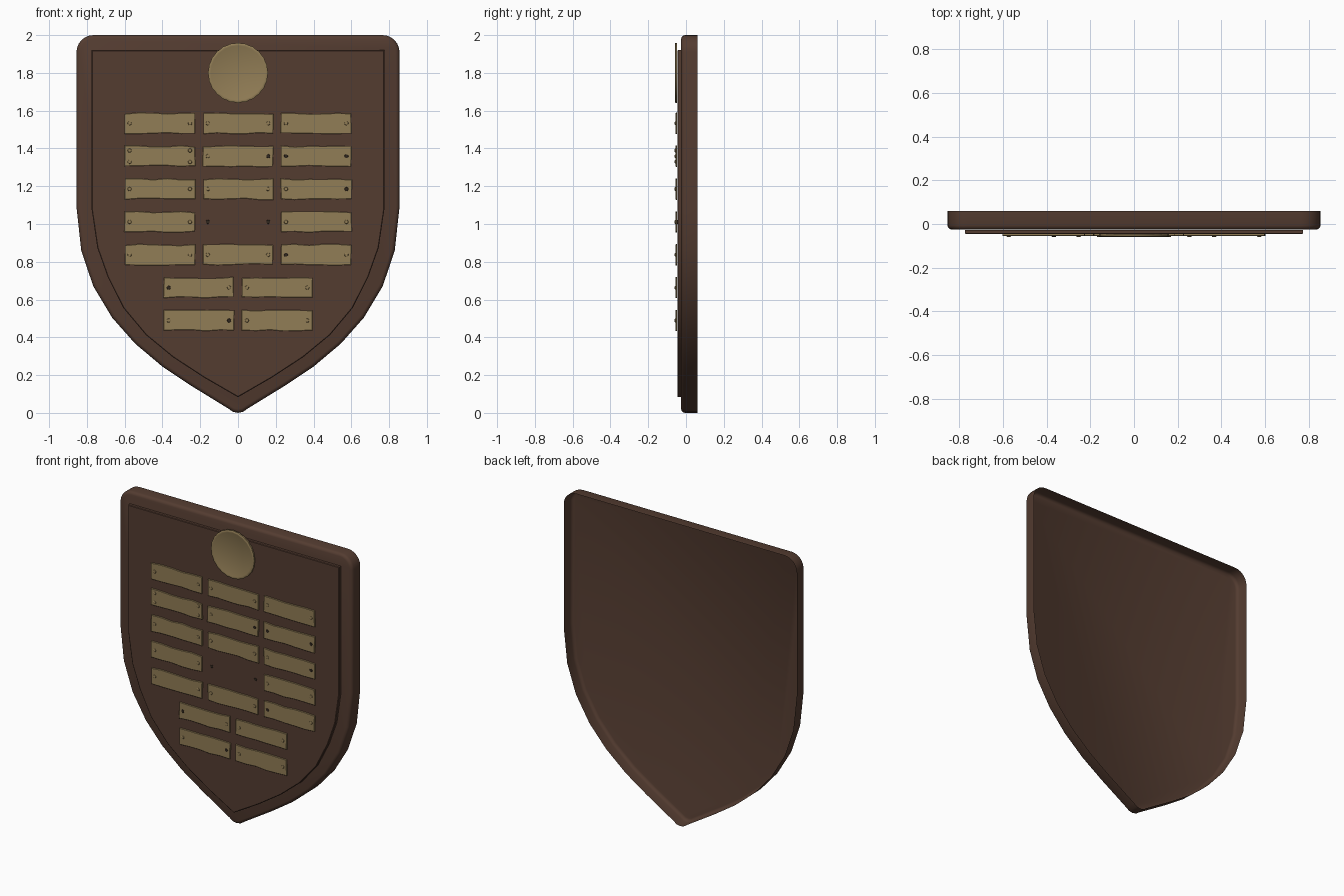
import bpy, bmesh, math, random
from mathutils import Vector

if "Cube" in bpy.data.objects:
    bpy.data.objects.remove(bpy.data.objects["Cube"])

random.seed(4)


def material(name, rgb):
    m = bpy.data.materials.new(name)
    m.diffuse_color = (*rgb, 1)
    m.use_nodes = True
    m.node_tree.nodes["Principled BSDF"].inputs["Base Color"].default_value = m.diffuse_color
    return m


WOOD = material("dark wood", (0.088, 0.045, 0.030))
BRASS = material("aged brass", (0.285, 0.205, 0.092))
DARK = material("dark metal", (0.030, 0.020, 0.013))


def inset(loop, d):
    """Offset a counter-clockwise (x, z) loop inwards with mitred corners."""
    out, n = [], len(loop)
    for i in range(n):
        p, a, b = (Vector(loop[k % n]) for k in (i, i - 1, i + 1))
        e1, e2 = (p - a).normalized(), (b - p).normalized()
        n1, n2 = Vector((-e1.y, e1.x)), Vector((-e2.y, e2.x))
        out.append(p + (n1 + n2) * d / (1 + n1.dot(n2)))
    return out


def add_loft(bm, loop, profile):
    """Loft rings (inset, y) from back to front and cap only the front."""
    rings = [[bm.verts.new((p[0], y, p[1])) for p in inset(loop, d)]
             for d, y in profile]
    n = len(loop)
    for a, b in zip(rings, rings[1:]):
        for i in range(n):
            j = (i + 1) % n
            bm.faces.new((a[i], a[j], b[j], b[i]))
    bm.faces.new(rings[-1])


def make(name, parts, mat, angle=30):
    bm = bmesh.new()
    for loop, profile in parts:
        add_loft(bm, loop, profile)
    me = bpy.data.meshes.new(name)
    bm.to_mesh(me)
    bm.free()
    me.materials.append(mat)
    ob = bpy.data.objects.new(name, me)
    bpy.context.collection.objects.link(ob)
    bpy.ops.object.select_all(action='DESELECT')
    ob.select_set(True)
    bpy.context.view_layer.objects.active = ob
    bpy.ops.object.shade_smooth_by_angle(angle=math.radians(angle))
    return ob


def mirrored(half):
    return half[::-1] + [(-x, z) for x, z in half if x > 0]


def circle(x, z, r, n, wobble=0):
    return [(x + (r + wobble * (-1) ** i) * math.cos(2 * math.pi * i / n),
             z + (r + wobble * (-1) ** i) * math.sin(2 * math.pi * i / n))
            for i in range(n)]


# Backing board: hollow shell, open at the back, rounded front edge
R = 0.09
corner = [(0.855 - R + R * math.sin(t), 2 - R + R * math.cos(t))
          for t in (math.radians(15 * k) for k in range(7))]
outer = mirrored(corner + [
    (0.855, 1.09), (0.83, 0.86), (0.766, 0.67), (0.667, 0.505), (0.545, 0.367),
    (0.40, 0.245), (0.25, 0.145), (0.05, 0.022), (0.027, 0.006), (0, 0)])
make("backing_board", [(outer, [(0, 0.06), (0, -0.006), (0.003, -0.015),
                                (0.009, -0.022), (0.019, -0.026)])], WOOD)

# Raised front panel
panel = mirrored([
    (0.775, 1.92), (0.775, 1.08), (0.745, 0.875), (0.69, 0.72), (0.607, 0.555),
    (0.487, 0.412), (0.345, 0.295), (0.18, 0.187), (0, 0.083)])
make("front_panel", [(panel, [(0, -0.0265), (0, -0.043), (0.004, -0.046)])], WOOD)

# Round medallion with a raised rim
make("medallion", [(circle(0, 1.80, 0.158, 48, 0.0015),
                    [(0, -0.0465), (0, -0.056), (0.006, -0.059),
                     (0.013, -0.059), (0.02, -0.056)])], BRASS)


# Name plates with slightly worn edges
def plate(cx, cz):
    w, h, cuts = 0.186, 0.053, 5
    def edge(z):
        return [(-w + 2 * w * i / cuts + random.uniform(-.003, .003),
                 z + random.uniform(-.004, .004)) for i in range(cuts + 1)]
    loop = edge(-h) + edge(h)[::-1]
    return ([(cx + x, cz + z) for x, z in loop],
            [(0, -0.0465), (0, -0.0535), (0.002, -0.055)])


plates, screws, dark = [], [], []
DARK_SCREWS = {(1, 1, 1), (1, 2, 0), (1, 2, 1), (2, 2, 1), (4, 2, 0),
               (5, 0, 0), (6, 0, 1)}
for row in range(7):
    z = 1.533 - 0.174 * row
    columns = (-0.414, 0, 0.414) if row < 5 else (-0.207, 0.207)
    for col, x in enumerate(columns):
        missing = (row, col) == (3, 1)
        if not missing:
            plates.append(plate(x, z))
        heights = (-0.03, 0.03) if (row, col) == (1, 0) else (0,)
        for side in (0, 1):
            for dz in heights:
                loop = circle(x + (-0.16, 0.16)[side], z + dz, 0.0105, 12)
                if missing:
                    dark.append((loop, [(0, -0.0462), (0.001, -0.047)]))
                elif (row, col, side) in DARK_SCREWS:
                    dark.append((loop, [(0, -0.055), (0.001, -0.0565)]))
                else:
                    screws.append((loop, [(0, -0.055), (0.001, -0.058),
                                          (0.004, -0.06)]))

make("name_plates", plates, BRASS)
make("plate_screws", screws, BRASS)
make("empty_screw_holes", dark, DARK)
